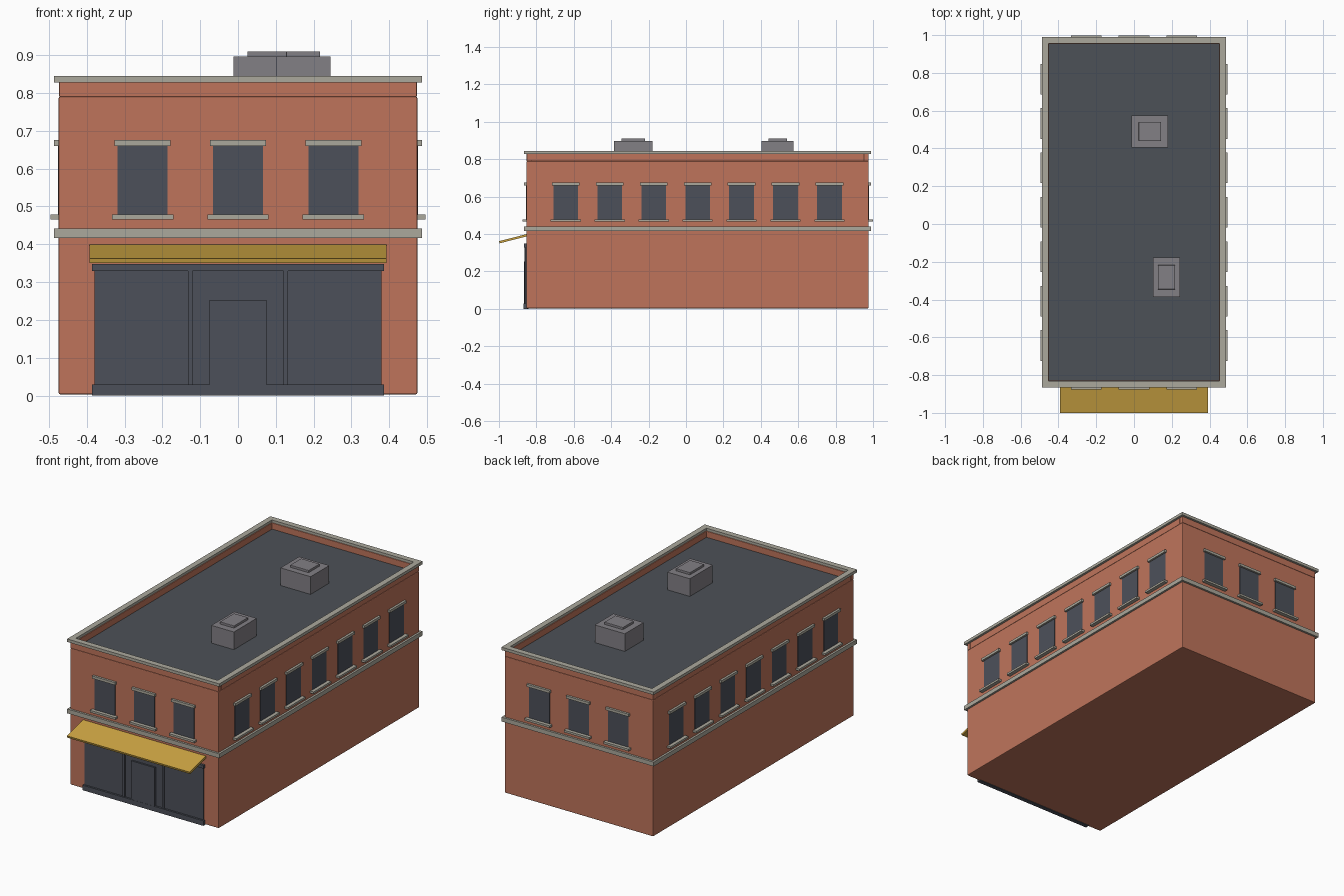
import bpy
from math import atan2, cos, sin, pi
from mathutils import Matrix, Vector

default = bpy.data.objects.get("Cube")
if default:
    bpy.data.objects.remove(default, do_unlink=True)


def material(name, r, g, b):
    m = bpy.data.materials.new(name)
    m.use_nodes = True
    m.diffuse_color = (r, g, b, 1)
    node = m.node_tree.nodes["Principled BSDF"]
    node.inputs["Base Color"].default_value = (r, g, b, 1)
    node.inputs["Roughness"].default_value = 0.8
    return m


BRICK = material("red brick", 0.52, 0.175, 0.105)
STONE = material("pale stone", 0.41, 0.395, 0.335)
GLASS = material("dark glass", 0.073, 0.081, 0.102)
ROOF = material("roof felt", 0.073, 0.083, 0.095)
GOLD = material("gold awning", 0.6, 0.37, 0.055)
METAL = material("vent metal", 0.225, 0.215, 0.235)

# Wall extents: the body sits behind the awning, so its centre is offset in y
HX, HY, CY = 0.474, 0.915, 0.062
FRONT = CY - HY


def box(name, x, y, z, mat, bevel=0, matrix=None):
    """Box from (min, max) ranges, optionally moved by a matrix."""
    bpy.ops.mesh.primitive_cube_add(size=1)
    ob = bpy.context.object
    ob.name = name
    size = Matrix.Diagonal((x[1] - x[0], y[1] - y[0], z[1] - z[0], 1))
    centre = Vector((sum(x) / 2, sum(y) / 2, sum(z) / 2))
    ob.data.transform((matrix or Matrix()) @ Matrix.Translation(centre) @ size)
    ob.data.materials.append(mat)
    if bevel:
        mod = ob.modifiers.new("soft edge", 'BEVEL')
        mod.width = bevel
        mod.segments = 2
    return ob


def ring(name, out, depth, z, mat, bevel=0):
    """Four bars around the walls, out beyond them and depth thick."""
    ox, oy = HX + out, HY + out
    for side, s in (("front", -1), ("back", 1)):
        y = sorted((CY + s * oy, CY + s * (oy - depth)))
        box(f"{side}_{name}", (-ox, ox), y, z, mat, bevel)
    for side, s in (("right", -1), ("left", 1)):
        x = sorted((s * ox, s * (ox - depth)))
        box(f"{side}_{name}", x, (CY - oy + depth, CY + oy - depth), z, mat, bevel)


# Main shell, roof and trim
box("brick_body", (-HX, HX), (FRONT, CY + HY), (0.003, 0.79), BRICK, 0.004)
box("flat_roof", (-HX + 0.02, HX - 0.02), (FRONT + 0.02, CY + HY - 0.02),
    (0.78, 0.795), ROOF)
ring("parapet", -0.001, 0.024, (0.79, 0.83), BRICK, 0.002)
ring("parapet_cap", 0.012, 0.033, (0.828, 0.845), STONE)
ring("belt_course", 0.012, 0.02, (0.416, 0.441), STONE)


# Windows: y = 0 is the wall surface and -y points outward
def window(name, x, wall):
    box(name + "_glass", (x - 0.066, x + 0.066), (-0.002, 0.003), (0.478, 0.66), GLASS, 0, wall)
    box(name + "_lintel", (x - 0.074, x + 0.074), (-0.013, 0.004), (0.66, 0.675), STONE, 0, wall)
    box(name + "_sill", (x - 0.081, x + 0.081), (-0.022, 0.004), (0.466, 0.478), STONE, 0, wall)


walls = (("front", 0, HY, 3, 0.252), ("left", pi / 2, HX, 7, 0.235),
         ("back", pi, HY, 3, 0.252), ("right", -pi / 2, HX, 7, 0.235))
for side, angle, reach, count, step in walls:
    wall = (Matrix.Translation((0, CY, 0)) @ Matrix.Rotation(angle, 4, 'Z')
            @ Matrix.Translation((0, -reach, 0)))
    for i in range(count):
        window(f"{side}_window_{i + 1}", (i - (count - 1) / 2) * step, wall)

# Shopfront: glazing, base, header, mullions and door
box("shop_glass", (-0.379, 0.379), (FRONT - 0.004, FRONT + 0.01), (0.004, 0.34), GLASS)
box("shop_base", (-0.386, 0.386), (FRONT - 0.015, FRONT + 0.01), (0, 0.029), GLASS)
box("shop_header", (-0.386, 0.386), (FRONT - 0.013, FRONT + 0.01), (0.329, 0.348), GLASS)
for side, s in (("right", -1), ("left", 1)):
    box(side + "_mullion", (s * 0.126 - 0.006, s * 0.126 + 0.006),
        (FRONT - 0.01, FRONT + 0.01), (0.02, 0.335), GLASS)
box("shop_door", (-0.075, 0.075), (FRONT - 0.014, FRONT + 0.01), (0.004, 0.252), GLASS)

# Sloping awning
back, tip = Vector((0, FRONT + 0.004, 0.394)), Vector((0, -0.998, 0.356))
run = back - tip
tilt = Matrix.Translation(tip) @ Matrix.Rotation(atan2(run.z, run.y), 4, 'X')
box("awning", (-0.392, 0.392), (0, run.length), (-0.006, 0.006), GOLD, 0, tilt)

# Rooftop vents with raised lids
vents = (("back_vent", 0.084, 0.49, 0.096, 0.085, 0.059, 0.05),
         ("front_vent", 0.172, -0.282, 0.072, 0.104, 0.045, 0.064))
for name, x, y, w, d, lw, ld in vents:
    box(name, (x - w, x + w), (y - d, y + d), (0.79, 0.897), METAL)
    box(name + "_lid", (x - lw, x + lw), (y - ld, y + ld), (0.895, 0.91), METAL, 0.002)
